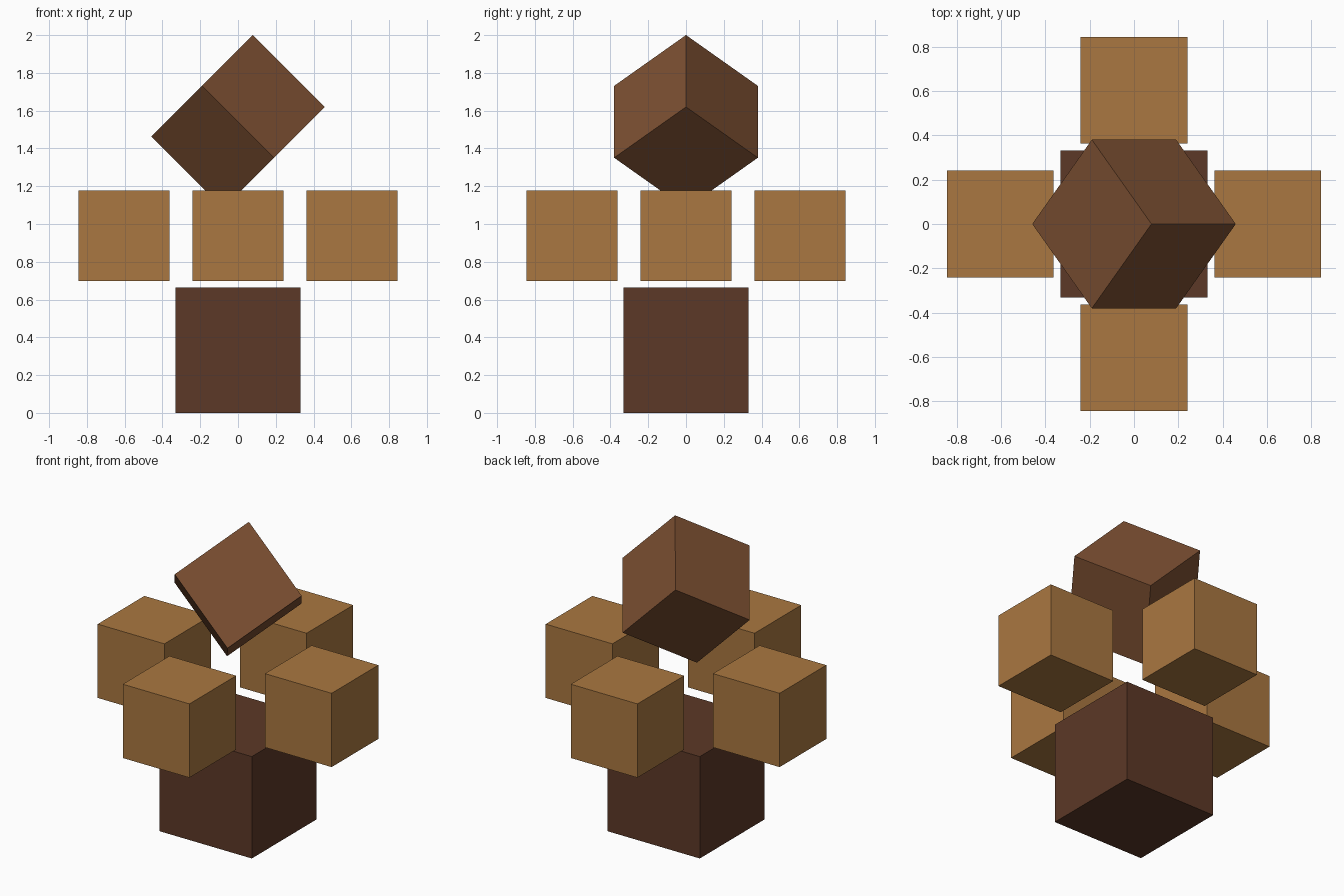
import bpy
from math import radians, cos, sin, pi

if "Cube" in bpy.data.objects:
    bpy.data.objects.remove(bpy.data.objects["Cube"])


def material(name, rgb):
    m = bpy.data.materials.new(name)
    m.diffuse_color = (*rgb, 1)
    m.use_nodes = True
    m.node_tree.nodes["Principled BSDF"].inputs["Base Color"].default_value = m.diffuse_color
    return m


def cube(name, size, location, mat, rotation=(0, 0, 0)):
    bpy.ops.mesh.primitive_cube_add(size=size, location=location, rotation=rotation)
    ob = bpy.context.object
    ob.name = name
    ob.data.materials.append(mat)
    return ob


dark = material("dark_brown", (0.107, 0.040, 0.020))
mid = material("mid_brown", (0.205, 0.080, 0.032))
tan = material("tan", (0.400, 0.186, 0.052))

# Base block standing on the ground
cube("base_block", 0.664, (0, 0, 0.332), dark)

# Ring of four blocks around the middle
for i in range(4):
    a = i * pi / 2
    cube(f"ring_block_{i + 1}", 0.481, (0.603 * cos(a), 0.603 * sin(a), 0.938), tan)

# Tilted block on top, turned 45 degrees about two axes
cube("top_block", 0.538, (0, 0, 1.541), mid, (radians(45), radians(45), 0))
